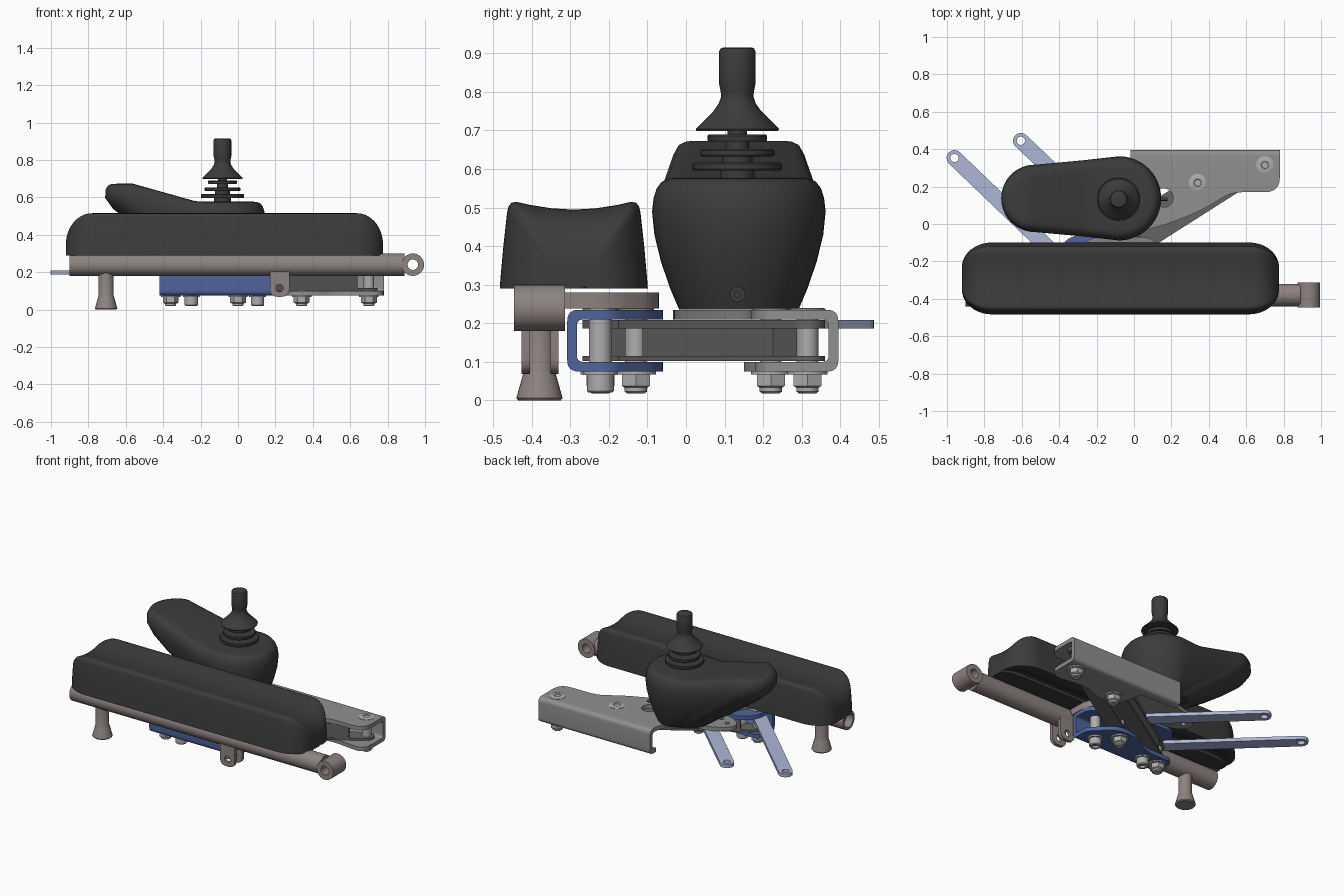
import bpy, bmesh
from math import sin, cos, pi, sqrt, hypot, atan2, radians
from mathutils import Vector, Matrix

if "Cube" in bpy.data.objects:
    bpy.data.objects.remove(bpy.data.objects["Cube"])


def mat(name, r, g, b):
    m = bpy.data.materials.new(name)
    m.diffuse_color = (r, g, b, 1)
    m.use_nodes = True
    m.node_tree.nodes["Principled BSDF"].inputs["Base Color"].default_value = m.diffuse_color
    return m


BLACK = mat("black", .045, .045, .045)
ARM = mat("dark_grey", .13, .13, .13)
BROWN = mat("warm_grey", .27, .23, .22)
BLUE = mat("blue", .08, .13, .34)
PALE = mat("pale_blue", .42, .47, .68)
GREY = mat("grey", .28, .28, .28)
STEEL = mat("steel", .42, .42, .42)


def finish(o, material, angle=35):
    o.data.materials.clear()
    o.data.materials.append(material)
    bpy.ops.object.select_all(action='DESELECT')
    o.select_set(True)
    bpy.context.view_layer.objects.active = o
    if o.type == 'CURVE':
        bpy.ops.object.convert(target='MESH')
    bpy.ops.object.shade_smooth_by_angle(angle=radians(angle))
    return o


def from_bm(name, bm, material, angle=35):
    bmesh.ops.recalc_face_normals(bm, faces=bm.faces)
    me = bpy.data.meshes.new(name)
    bm.to_mesh(me)
    bm.free()
    o = bpy.data.objects.new(name, me)
    bpy.context.collection.objects.link(o)
    return finish(o, material, angle)


def lathe(name, prof, loc, material, seg=32, axis='Z', closed=False):
    """Revolve (radius, height) points; a closed profile makes a ring."""
    bm = bmesh.new()
    rings = [[bm.verts.new((r * cos(2 * pi * i / seg), r * sin(2 * pi * i / seg), h))
              for i in range(seg)] for r, h in prof]
    n = len(rings)
    for k in range(n if closed else n - 1):
        a, b = rings[k], rings[(k + 1) % n]
        for i in range(seg):
            j = (i + 1) % seg
            bm.faces.new((a[i], a[j], b[j], b[i]))
    if not closed:
        bm.faces.new(rings[0])
        bm.faces.new(rings[-1])
    rot = {'Z': Matrix(), 'Y': Matrix.Rotation(pi / 2, 4, 'X'), 'X': Matrix.Rotation(pi / 2, 4, 'Y')}[axis]
    bmesh.ops.transform(bm, matrix=Matrix.Translation(loc) @ rot, verts=bm.verts)
    return from_bm(name, bm, material)


def rounded(pts, steps=6):
    """Polygon of (x, y, corner radius) to a rounded outline."""
    out = []
    for i, (x, y, r) in enumerate(pts):
        p = Vector((x, y))
        a = (Vector(pts[i - 1][:2]) - p)
        b = (Vector(pts[(i + 1) % len(pts)][:2]) - p)
        if r == 0:
            out.append(p)
            continue
        d = min(r, a.length * .49, b.length * .49)
        s, e = p + a.normalized() * d, p + b.normalized() * d
        for k in range(steps + 1):
            t = k / steps
            out.append(s * (1 - t) ** 2 + p * 2 * t * (1 - t) + e * t * t)
    return out


def slot(a, b, r):
    t = atan2(b[1] - a[1], b[0] - a[0])
    arc = lambda c, s: [(c[0] + r * cos(s + pi * k / 12), c[1] + r * sin(s + pi * k / 12)) for k in range(13)]
    return arc(b, t - pi / 2) + arc(a, t + pi / 2)


def plate(name, outline, z0, z1, material, holes=(), rot=None):
    """Flat plate with round holes, from a filled and extruded curve."""
    cu = bpy.data.curves.new(name, 'CURVE')
    cu.dimensions, cu.fill_mode, cu.extrude = '2D', 'BOTH', (z1 - z0) / 2
    loops = [outline] + [[(x + r * cos(k * pi / 12), y + r * sin(k * pi / 12)) for k in range(24)]
                         for x, y, r in holes]
    for lp in loops:
        s = cu.splines.new('POLY')
        s.points.add(len(lp) - 1)
        for p, q in zip(s.points, lp):
            p.co = (q[0], q[1], 0, 1)
        s.use_cyclic_u = True
    o = bpy.data.objects.new(name, cu)
    bpy.context.collection.objects.link(o)
    mid = (z0 + z1) / 2
    if rot == 'Y':      # outline in x-z, thickness along y
        o.rotation_euler, o.location = (pi / 2, 0, 0), (0, mid, 0)
    elif rot == 'X':    # outline in y-z, thickness along x
        o.rotation_euler, o.location = (pi / 2, 0, pi / 2), (mid, 0, 0)
    else:
        o.location = (0, 0, mid)
    return finish(o, material)


# Armrest pad: dished, rounded cross-section lofted along x
half = [(0, 0), (.28, 0), (.34, .07), (.52, .07), (.6, 0), (1, 0), (.99, .12), (.95, .5), (.9, .88),
        (.88, .95), (.84, .99), (.78, 1), (.6, .965), (.3, .925), (0, .91)]
prof = half + [(-u, v) for u, v in half[-2:0:-1]]
ends = []
for k in range(13):
    f = pi / 2 * (1 - k / 12)
    d = .16 * (1 - sin(f))
    ends.append((d, .06 + .132 * cos(f), .06 + .165 * sqrt(max(0, 1 - (1 - min(1, d / .14)) ** 2))))
stations = [(-.92 + d, w, h) for d, w, h in ends] + [(.775 - d, w, h) for d, w, h in reversed(ends)]
bm = bmesh.new()
rings = [[bm.verts.new((x, -.291 + u * w, .29 + v * h)) for u, v in prof] for x, w, h in stations]
for a, b in zip(rings, rings[1:]):
    for i in range(len(prof)):
        j = (i + 1) % len(prof)
        bm.faces.new((a[i], a[j], b[j], b[i]))
bm.faces.new(rings[0])
bm.faces.new(rings[-1])
from_bm("armrest_pad", bm, BLACK, 50)

# Arm tube with cross eye, foot and clamp lugs
lathe("arm_tube", [(.045, .05), (.045, 0), (.06, 0), (.06, 1.79)], (-.9, -.38, .24), BROWN, axis='X')
lathe("tube_eye", [(.06, -.066), (.06, .066), (.028, .066), (.028, -.066)], (.935, -.38, .24), BROWN,
      axis='Y', closed=True)
lathe("tube_foot", [(.055, 0), (.06, .006), (.042, .07), (.04, .075), (.04, .22)], (-.705, -.38, 0), BROWN)
for i, y in enumerate((-.427, -.352)):
    plate(f"clamp_lug_{i}", rounded([(.17, .235, 0), (.275, .235, 0), (.275, .068, .045), (.17, .068, .045)]),
          y, y + .022, BROWN, [(.222, .115, .02)], 'Y')
plate("tube_mount_plate", rounded([(-.34, -.36, 0), (.2, -.36, 0), (.2, -.19, .06), (.1, -.07, .06),
                                   (-.24, -.07, .06), (-.34, -.19, .06)]), .238, .28, BROWN)


def c_spine(name, x0, x1, y, s, material):
    """Bent web of a C channel: outer face at y, flanges towards s."""
    o = rounded([(y + s * .06, .235, 0), (y, .235, .045), (y, .075, .045), (y + s * .06, .075, 0)])
    i = rounded([(y + s * .06, .1, 0), (y + s * .025, .1, .02), (y + s * .025, .21, .02), (y + s * .06, .21, 0)])
    plate(name, o + i, x0, x1, material, rot='X')


# Pivot points of the swing-away parallelogram
B1, B2, G1, G2 = (-.36, -.222), (0, -.13), (.34, .22), (.70, .315)

# Blue inner bracket
c_spine("inner_bracket_web", -.42, .2, -.308, 1, BLUE)
blue = rounded([(-.42, -.248, 0), (.2, -.248, 0), (.2, -.19, .06), (.07, -.06, .09), (-.06, -.06, .09),
                (-.2, -.15, .08), (-.42, -.15, .09)])
plate("inner_bracket_bottom", blue, .075, .1, BLUE)
blue_top = rounded([(-.42, -.248, 0), (.2, -.248, 0), (.2, -.19, .06), (.07, -.06, .09), (-.34, -.06, .06),
                    (-.42, -.15, .06)])
plate("inner_bracket_top", blue_top, .21, .235, BLUE)

# Grey outer bracket with the lobe carrying the control pod
c_spine("outer_bracket_web", -.02, .78, .395, -1, GREY)
plate("outer_bracket_top", rounded([(.78, .335, 0), (.78, .17, .1), (.52, .17, .06), (.36, .07, .1),
      (.1, -.03, .1), (-.32, -.035, .1), (-.41, .05, .09), (-.32, .14, .08), (-.06, .2, .08), (-.02, .335, 0)]),
      .21, .235, GREY, [(.16, .14, .05), (-.33, .05, .014), (-.27, .02, .014)])
plate("outer_bracket_bottom", rounded([(.78, .335, 0), (.78, .17, .1), (.52, .2, .06), (.4, .15, .08),
      (.27, .15, .08), (.22, .335, 0)]), .075, .1, GREY)

# Swing arms and the pale arms showing the other position
for n, a, b in (("rear", B1, G1), ("front", B2, G2)):
    a, b = Vector(a), Vector(b)
    d = (b - a).normalized()
    nrm = Vector((-d.y, d.x))
    p, q = a + d * .1, b - d * .1
    plate(f"{n}_arm_top", slot(a, b, .046), .186, .208, ARM, [(*a, .02), (*b, .02)])
    plate(f"{n}_arm_bottom", slot(a, b, .046), .102, .115, ARM, [(*a, .02), (*b, .02)])
    plate(f"{n}_arm_body", [p + nrm * .043, q + nrm * .043, q - nrm * .043, p - nrm * .043], .113, .2, ARM)
plate("swung_arm_outer", slot(B1, (-.96, .353), .042), .187, .209, PALE, [(-.96, .353, .022)])
plate("swung_arm_inner", slot(B2, (-.605, .445), .042), .187, .209, PALE, [(-.605, .445, .022)])

# Pivot bolts with washers, lock nuts and sunk heads
for i, (x, y) in enumerate((B1, B2, G1, G2)):
    lathe(f"pivot_sleeve_{i}", [(.028, .1), (.028, .21)], (x, y, 0), STEEL)
    lathe(f"pivot_washer_{i}", [(.052, .067), (.052, .076)], (x, y, 0), STEEL)
    lathe(f"pivot_nut_{i}", [(.034, .033), (.042, .038), (.042, .067)], (x, y, 0), STEEL, 6)
    lathe(f"pivot_nut_cap_{i}", [(.022, .018), (.029, .023), (.029, .034)], (x, y, 0), STEEL)
    lathe(f"pivot_head_{i}", [(.047, .23), (.047, .237), (.04, .24), (.02, .24), (.018, .236)], (x, y, 0), STEEL)

# Cap screws holding the tube to the inner bracket
for i, x in enumerate((-.25, .105)):
    lathe(f"cap_screw_{i}", [(.018, .035), (.018, .02), (.031, .02), (.035, .025), (.035, .066), (.045, .066),
                             (.045, .076), (.03, .076), (.03, .24)], (x, -.222, 0), STEEL)

# Control pod: teardrop rings stacked upward, tail lifted towards -x
levels = [  # z, front radius, tail centre x, tail radius, tail z
    (.236, .155, -.12, .13, .236), (.29, .178, -.19, .15, .3), (.36, .202, -.29, .165, .375),
    (.43, .219, -.4, .175, .46), (.49, .225, -.49, .179, .535), (.525, .221, -.53, .18, .59),
    (.55, .213, -.537, .172, .63), (.567, .2, -.537, .158, .655), (.575, .182, -.535, .14, .663),
    (.577, .16, -.53, .12, .664)]
bm = bmesh.new()
rings = []
for z, rr, xl, rl, zl in levels:
    xr = -.08
    side = [(xr + rr * cos(k * pi / 24), rr * sin(k * pi / 24)) for k in range(13)]
    side += [(xr + (xl - xr) * k / 9, rr + (rl - rr) * k / 9) for k in range(1, 9)]
    side += [(xl - rl * sin(k * pi / 24), rl * cos(k * pi / 24)) for k in range(13)]
    loop = side + [(x, -y) for x, y in side[-2:0:-1]]
    lift = lambda x: z + (zl - z) * max(0, min(1.1, (-.22 - x) / max(.05, -.22 - xl)))
    rings.append([bm.verts.new((x, .137 + y, lift(x))) for x, y in loop])
n = len(rings[0])
for a, b in zip(rings, rings[1:]):
    for i in range(n):
        j = (i + 1) % n
        bm.faces.new((a[i], a[j], b[j], b[i]))
for r in (rings[0], rings[-1]):
    for i in range(n // 2):
        quad = [r[i], r[i + 1], r[(n - i - 1) % n], r[(n - i) % n]]
        bm.faces.new(list(dict.fromkeys(quad)))
from_bm("control_pod", bm, BLACK, 40)
lathe("pod_plug", [(.02, 0), (.02, .1), (.009, .1), (.009, .15)], (.03, .133, .275), BLACK, 16, 'X')

# Joystick: ribbed gaiter, flared skirt and knob
lathe("joystick", [(.045, .56), (.045, .596), (.113, .596), (.116, .6), (.116, .613), (.112, .617), (.04, .617),
      (.04, .633), (.093, .633), (.096, .637), (.096, .648), (.092, .652), (.03, .652), (.03, .671),
      (.075, .671), (.077, .675), (.077, .686), (.074, .69), (.025, .69), (.025, .699), (.106, .699),
      (.108, .704), (.085, .727), (.062, .75), (.048, .77), (.042, .787), (.043, .8), (.047, .82),
      (.047, .905), (.044, .912), (.038, .915)], (-.083, .133, 0), BLACK, 40)
